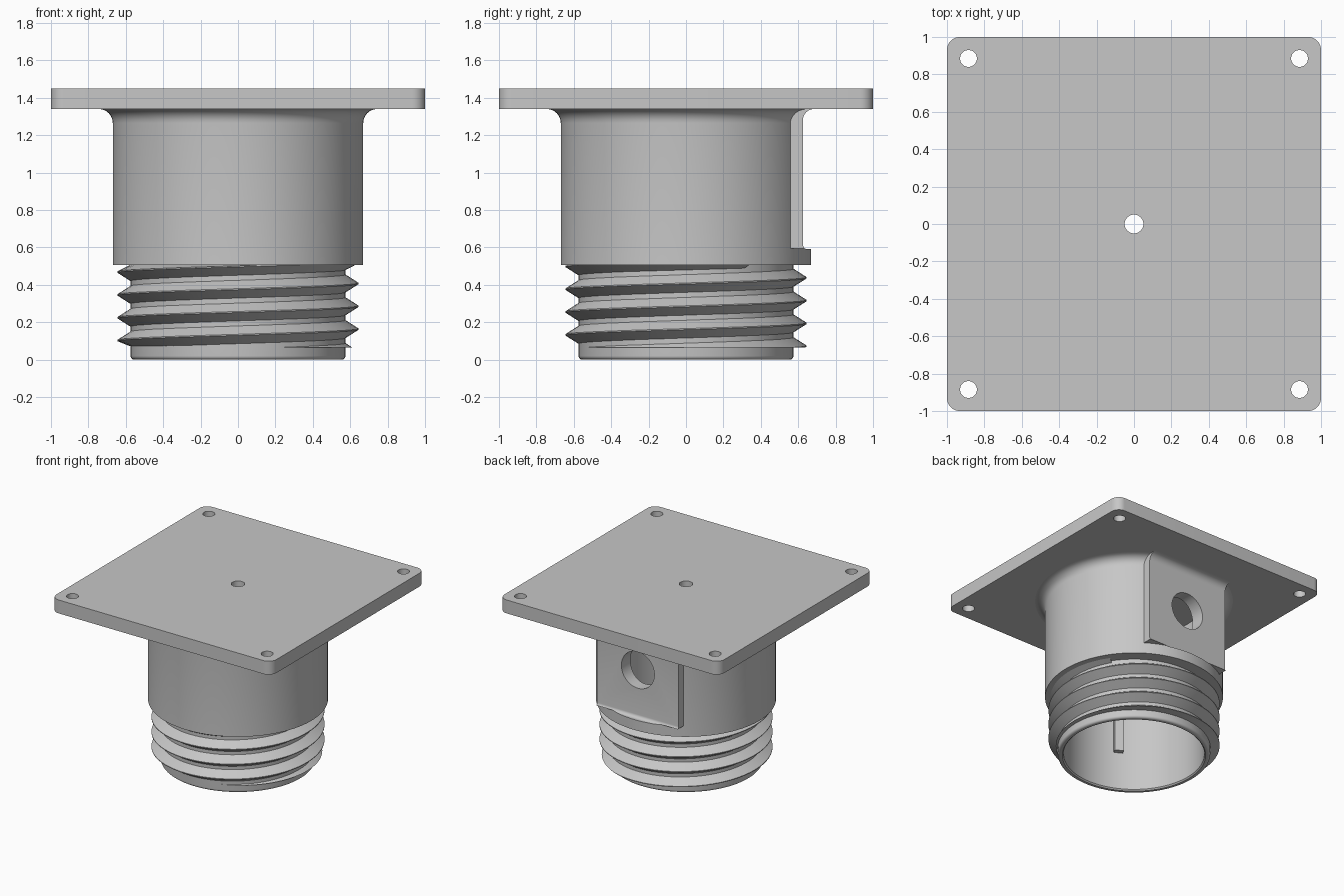
import bpy, bmesh, math
from mathutils import Matrix, Vector

if "Cube" in bpy.data.objects:
    bpy.data.objects.remove(bpy.data.objects["Cube"], do_unlink=True)

grey = bpy.data.materials.new("plain_grey")
grey.use_nodes = True
grey.diffuse_color = (0.57, 0.57, 0.57, 1)
bsdf = next(n for n in grey.node_tree.nodes if n.type == 'BSDF_PRINCIPLED')
bsdf.inputs["Base Color"].default_value = grey.diffuse_color


def finish(name, bm):
    bmesh.ops.recalc_face_normals(bm, faces=bm.faces[:])
    mesh = bpy.data.meshes.new(name)
    bm.to_mesh(mesh)
    bm.free()
    mesh.materials.append(grey)
    ob = bpy.data.objects.new(name, mesh)
    bpy.context.collection.objects.link(ob)
    return ob


def select(ob):
    bpy.ops.object.select_all(action='DESELECT')
    ob.select_set(True)
    bpy.context.view_layer.objects.active = ob


def smooth(ob):
    select(ob)
    bpy.ops.object.shade_smooth_by_angle(angle=math.radians(30))


def combine(ob, tool, operation):
    select(ob)
    mod = ob.modifiers.new(operation, 'BOOLEAN')
    mod.operation, mod.object, mod.solver = operation, tool, 'EXACT'
    bpy.ops.object.modifier_apply(modifier=mod.name)
    bpy.data.objects.remove(tool, do_unlink=True)


def skin(name, rings, closed):
    """Bridge equal rings of points, either as a loop or with end caps."""
    bm = bmesh.new()
    rows = [[bm.verts.new(p) for p in ring] for ring in rings]
    pairs = list(zip(rows, rows[1:]))
    if closed:
        pairs.append((rows[-1], rows[0]))
    else:
        bm.faces.new(rows[0])
        bm.faces.new(rows[-1])
    n = len(rows[0])
    for a, b in pairs:
        for i in range(n):
            j = (i + 1) % n
            bm.faces.new((a[i], a[j], b[j], b[i]))
    return finish(name, bm)


def polar(r, angle, z):
    return Vector((r * math.cos(angle), r * math.sin(angle), z))


def cylinder(name, radius, depth, place):
    bm = bmesh.new()
    bmesh.ops.create_cone(bm, cap_ends=True, segments=48, radius1=radius,
                          radius2=radius, depth=depth, matrix=place)
    return finish(name, bm)


def box(name, size, place, bevel=0):
    bm = bmesh.new()
    bmesh.ops.create_cube(bm, size=1, matrix=place @ Matrix.Diagonal((*size, 1)))
    if bevel:
        upright = [e for e in bm.edges
                   if abs(e.verts[0].co.z - e.verts[1].co.z) > 0.01]
        bmesh.ops.bevel(bm, geom=upright, offset=bevel, segments=8,
                        profile=0.5, affect='EDGES')
    return finish(name, bm)


# Mounting plate with corner holes and a centre hole
plate = box("mounting_plate", (2, 2, 0.11), Matrix.Translation((0, 0, 1.395)), 0.07)
holes = [(x, y, 0.045) for x in (-0.885, 0.885) for y in (-0.885, 0.885)] + [(0, 0, 0.05)]
for x, y, r in holes:
    combine(plate, cylinder("hole", r, 0.4, Matrix.Translation((x, y, 1.395))), 'DIFFERENCE')
smooth(plate)

# Hollow body turned from one profile, with a flared top
BORE, ROOT, BODY, FLARE = 0.53, 0.575, 0.67, 0.075
quarter = [math.radians(a) for a in range(0, 91, 15)]
profile = [(BORE, 1.35), (BORE, 0.01), (BORE + 0.01, 0)]
profile += [(ROOT - 0.02 + 0.02 * math.sin(a), 0.02 - 0.02 * math.cos(a)) for a in quarter]
profile += [(ROOT, 0.505), (BODY, 0.505)]
profile += [(BODY + FLARE * (1 - math.cos(a)), 1.265 + FLARE * math.sin(a)) for a in quarter]
profile += [(BODY + FLARE, 1.35)]
STEPS = 96
body = skin("body", [[polar(r, math.tau * (k + 0.5) / STEPS, z) for r, z in profile]
                     for k in range(STEPS)], True)

# Square pad at the back, milled flat with fillets above and below
combine(body, box("pad", (0.74, 0.15, 0.75), Matrix.Translation((0, 0.62, 0.97))), 'UNION')
FACE = 0.625
outline = [(FACE + 0.025 * (1 - math.sin(a)), 0.615 - 0.025 * math.cos(a)) for a in quarter]
outline += [(FACE + 0.06 * (1 - math.cos(a)), 1.28 + 0.06 * math.sin(a)) for a in quarter]
outline += [(1, 1.34), (1, 0.59)]
cutter = skin("pad_cutter", [[(x, y, z) for y, z in outline] for x in (-0.375, 0.375)], False)
combine(body, cutter, 'DIFFERENCE')

# Round port through the pad into the bore
across = Matrix.Translation((0, 0.7, 0.98)) @ Matrix.Rotation(math.pi / 2, 4, 'X')
combine(body, cylinder("port", 0.15, 0.8, across), 'DIFFERENCE')
smooth(body)

# Right-handed screw thread, trimmed flat at the start
PITCH, HALF, CREST, FLOOR, ROOF = 0.122, 0.047, 0.645, 0.065, 0.515
rings = []
turn = -0.2
while turn < 4.1:
    z = 0.041 + PITCH * turn
    r = CREST - max(0, FLOOR - z) * (CREST - ROOT) / HALF
    ring = [(0.56, z - HALF - 0.01), (r, z - 0.003), (r, z + 0.003), (0.56, z + HALF + 0.01)]
    rings.append([polar(a, math.tau * turn, min(max(b, FLOOR), ROOF)) for a, b in ring])
    turn += 1 / 72
smooth(skin("screw_thread", rings, False))

# Small upright rib on the inner wall
lean = math.radians(243)
box("inner_rib", (0.06, 0.07, 0.6),
    Matrix.Translation(polar(BORE - 0.01, lean, 0.62)) @ Matrix.Rotation(lean, 4, 'Z'))
